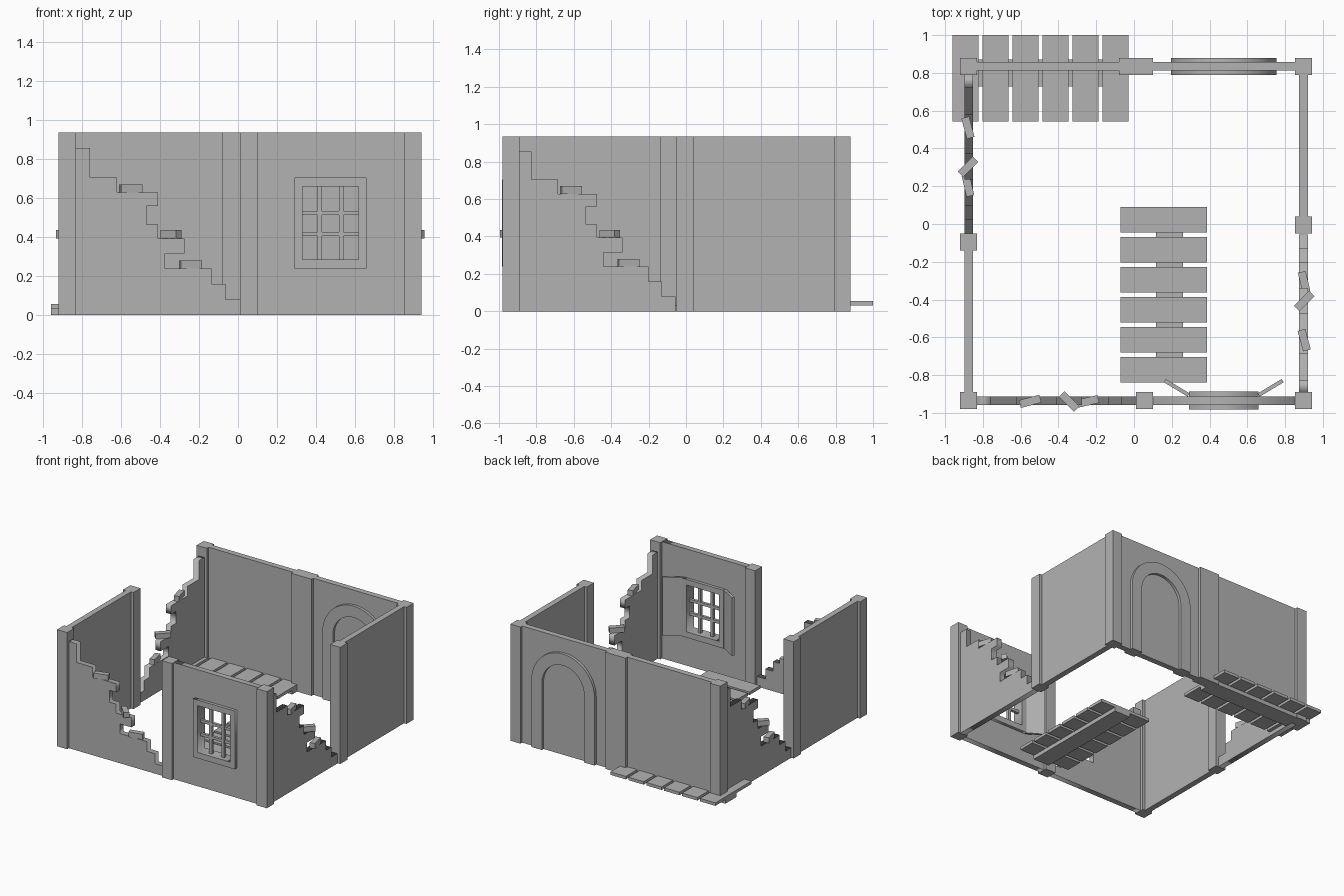
import bpy, bmesh
from math import radians, pi, cos, sin
from mathutils import Matrix

old = bpy.data.objects.get("Cube")
if old:
    bpy.data.objects.remove(old, do_unlink=True)

GREY = (0.45, 0.45, 0.45, 1)
stone = bpy.data.materials.new("plain_grey")
stone.use_nodes = True
stone.diffuse_color = GREY
stone.node_tree.nodes["Principled BSDF"].inputs["Base Color"].default_value = GREY

HEIGHT, WALL, POST = 0.935, 0.046, 0.09
LEFT, RIGHT, FRONT, BACK = -0.875, 0.897, -0.935, 0.835


def place(x, y, z=0, turn=0):
    return Matrix.Translation((x, y, z)) @ Matrix.Rotation(radians(turn), 4, 'Z')


def finish(name, bm, matrix):
    """Turn a bmesh into a named object with the shared material."""
    bmesh.ops.recalc_face_normals(bm, faces=bm.faces)
    mesh = bpy.data.meshes.new(name)
    bm.to_mesh(mesh)
    bm.free()
    mesh.materials.append(stone)
    obj = bpy.data.objects.new(name, mesh)
    obj.matrix_world = matrix
    bpy.context.collection.objects.link(obj)
    return obj


def box(name, size, matrix):
    bm = bmesh.new()
    bmesh.ops.create_cube(bm, size=1)
    bmesh.ops.scale(bm, vec=size, verts=bm.verts)
    return finish(name, bm, matrix)


def span(name, x, y, z, parent=Matrix()):
    """Box given by its (min, max) range on each axis."""
    size = [b - a for a, b in (x, y, z)]
    mid = [(a + b) / 2 for a, b in (x, y, z)]
    return box(name, size, parent @ Matrix.Translation(mid))


def panel(name, outlines, depth, matrix):
    """Upright slab from an outline in (x, z); further outlines are holes."""
    curve = bpy.data.curves.new(name, 'CURVE')
    curve.dimensions = '2D'
    curve.fill_mode = 'BOTH'
    curve.extrude = depth / 2
    for points in outlines:
        spline = curve.splines.new('POLY')
        spline.points.add(len(points) - 1)
        for p, (x, z) in zip(spline.points, points):
            p.co = (x, z, 0, 1)
        spline.use_cyclic_u = True
    temp = bpy.data.objects.new(name, curve)
    bpy.context.collection.objects.link(temp)
    bpy.context.view_layer.update()
    mesh = bpy.data.meshes.new_from_object(temp)
    bm = bmesh.new()
    bm.from_mesh(mesh)
    bpy.data.objects.remove(temp, do_unlink=True)
    bpy.data.curves.remove(curve)
    bpy.data.meshes.remove(mesh)
    bmesh.ops.remove_doubles(bm, verts=bm.verts, dist=0.0001)
    bmesh.ops.transform(bm, matrix=Matrix.Rotation(pi / 2, 4, 'X'), verts=bm.verts)
    return finish(name, bm, matrix)


def rect(x0, x1, z0, z1):
    return [(x0, z0), (x1, z0), (x1, z1), (x0, z1)]


# Posts at the corners and along the walls
posts = [(LEFT, FRONT), (RIGHT, FRONT), (LEFT, BACK), (RIGHT, BACK),
         (0.055, FRONT), (-0.035, BACK), (0.055, BACK),
         (LEFT, -0.095), (RIGHT, -0.005)]
for x, y in posts:
    box("post", (POST, POST, HEIGHT), place(x, y, HEIGHT / 2))

# Unbroken walls
h = WALL / 2
span("left_wall", (LEFT - h, LEFT + h), (-0.89, -0.14), (0, HEIGHT))
span("right_wall", (RIGHT - h, RIGHT + h), (0.04, 0.79), (0, HEIGHT))
span("back_wall", (-0.83, -0.08), (BACK - h, BACK + h), (0, HEIGHT))
span("arch_wall", (0.10, 0.852), (BACK - h, BACK + h), (0, HEIGHT))

# Ruined walls: a ragged stepped edge with loose bricks lying on it
steps = [(-0.83, 0.855), (-0.76, 0.705), (-0.62, 0.628), (-0.41, 0.56),
         (-0.47, 0.465), (-0.41, 0.393), (-0.275, 0.315), (-0.375, 0.238),
         (-0.135, 0.16), (-0.065, 0.08), (0.01, 0)]
ragged = [(-0.83, 0)]
for (x, z), (nx, _) in zip(steps, steps[1:]):
    ragged += [(x, z), (nx, z)]
ragged.append(steps[-1])
bricks = [(-0.55, 0.628, 15), (-0.343, 0.393, -45), (-0.243, 0.238, 13)]

for name, base in (("front", place(0, FRONT)),
                   ("right", place(RIGHT, -0.065, 0, 90)),
                   ("left", place(LEFT, -0.04, 0, -90))):
    panel(name + "_ruined_wall", [ragged], WALL, base)
    for x, z, turn in bricks:
        box(name + "_loose_brick", (0.112, 0.042, 0.042),
            base @ place(x, -0.004, z + 0.021, turn))

# Window wall with frame, bars and open shutters
front = place(0, FRONT)
opening = rect(0.33, 0.618, 0.285, 0.66)
panel("window_wall", [rect(0.10, 0.852, 0, HEIGHT), opening], WALL, front)
panel("window_frame", [rect(0.29, 0.66, 0.238, 0.705), opening], 0.095, front)
for x in (0.419, 0.529):
    box("upright_bar", (0.024, 0.024, 0.375), front @ place(x, 0, 0.4725))
for z in (0.415, 0.523):
    box("cross_bar", (0.288, 0.022, 0.022), front @ place(0.474, 0, z))
for side in (-1, 1):
    box("shutter", (0.148, 0.02, 0.467),
        place(0.475 + side * 0.249, -0.867, 0.4715, side * 31))

# Arched doorway trim on both faces of the back wall
def arch(radius, spring=0.54, centre=0.475, count=32):
    return [(centre + radius * cos(pi * i / count), spring + radius * sin(pi * i / count))
            for i in range(count + 1)]


outer, inner = arch(0.28), arch(0.187)
ring = [(outer[0][0], 0)] + outer + [(outer[-1][0], 0)]
ring += [(inner[-1][0], 0)] + inner[::-1] + [(inner[0][0], 0)]
trim = panel("arch_trim", [ring], 0.09, place(0, BACK))
bpy.ops.object.select_all(action='DESELECT')
trim.select_set(True)
bpy.context.view_layer.objects.active = trim
bpy.ops.object.shade_smooth_by_angle(angle=radians(30))

# Plank platforms: six boards across one beam
def platform(name, base):
    length, pitch, board = 0.93, 0.1588, 0.136
    span(name + "_beam", (0, length), (-0.042, 0.101), (0, 0.032), base)
    for i in range(6):
        x = i * pitch
        span(name + "_board", (x, x + board), (-0.229, 0.229), (0.032, 0.056), base)


platform("back_platform", place(-0.96, 0.771))
platform("floor_platform", place(0.158, 0.09, 0, -90))
